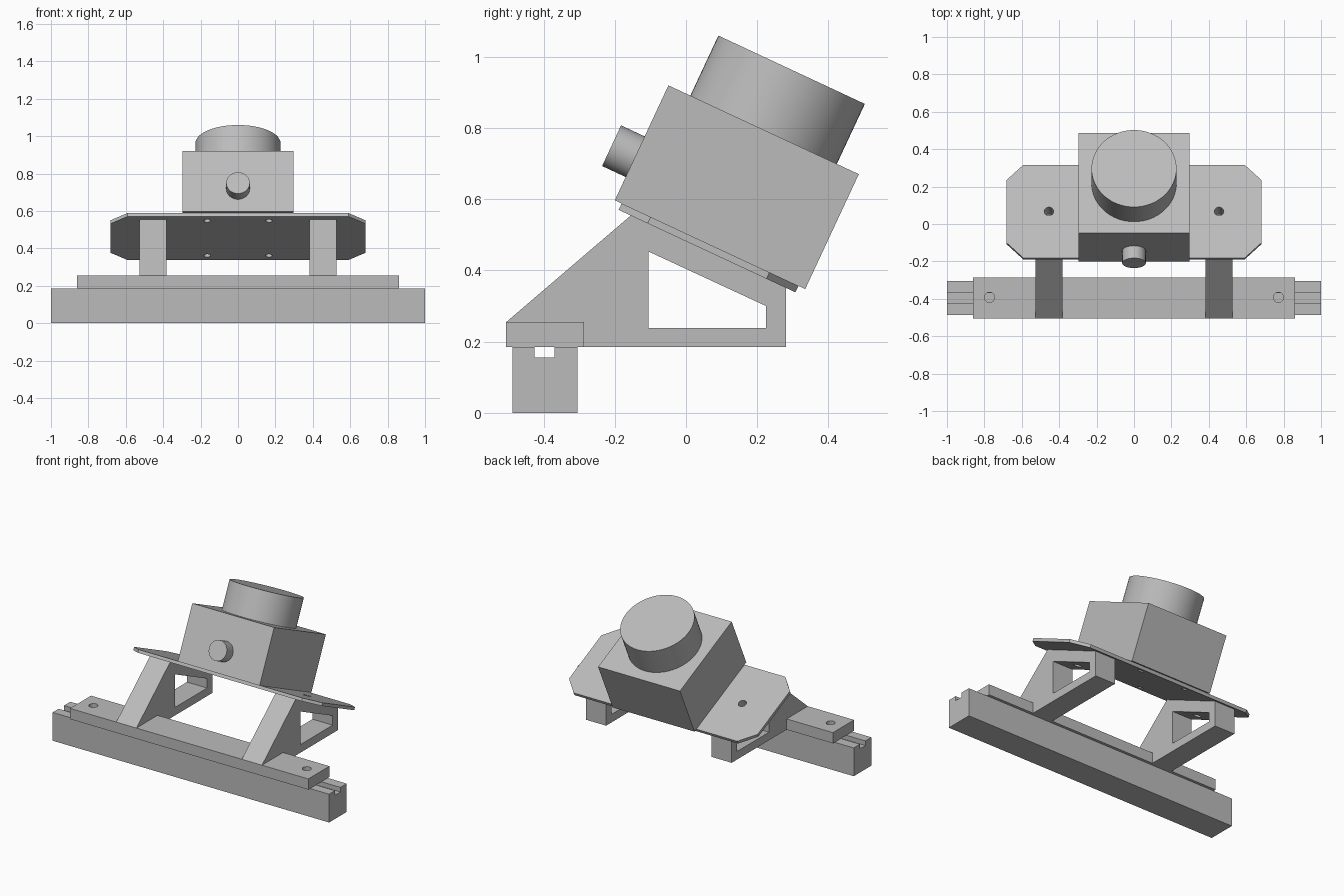
import bpy, bmesh, math
from mathutils import Matrix, Vector

if "Cube" in bpy.data.objects:
    bpy.data.objects.remove(bpy.data.objects["Cube"])

grey = bpy.data.materials.new("plain_grey")
grey.diffuse_color = (0.5, 0.5, 0.5, 1)
grey.use_nodes = True
grey.node_tree.nodes["Principled BSDF"].inputs["Base Color"].default_value = grey.diffuse_color

# Frame of the tilted head: origin on the middle of the mounting plate's top
TILT = Matrix.Translation((0, 0.0675, 0.4725)) @ Matrix.Rotation(math.radians(-25), 4, 'X')
FLAT = Matrix.Identity(4)
# Maps a (y, z) profile, extruded along its normal, to the x axis
SIDE = Matrix(((0, 0, 1, 0), (1, 0, 0, 0), (0, 1, 0, 0), (0, 0, 0, 1)))


def prism(name, points, low, high, frame):
    """Extrude a 2D outline from low to high along the frame's z axis."""
    bm = bmesh.new()
    face = bm.faces.new([bm.verts.new((a, b, low)) for a, b in points])
    ext = bmesh.ops.extrude_face_region(bm, geom=[face])
    verts = [g for g in ext["geom"] if isinstance(g, bmesh.types.BMVert)]
    bmesh.ops.translate(bm, verts=verts, vec=(0, 0, high - low))
    bmesh.ops.recalc_face_normals(bm, faces=bm.faces[:])
    bm.transform(frame)
    mesh = bpy.data.meshes.new(name)
    bm.to_mesh(mesh)
    bm.free()
    mesh.materials.append(grey)
    obj = bpy.data.objects.new(name, mesh)
    bpy.context.collection.objects.link(obj)
    return obj


def select(obj):
    bpy.ops.object.select_all(action='DESELECT')
    obj.select_set(True)
    bpy.context.view_layer.objects.active = obj


def rect(x0, x1, y0, y1):
    return [(x0, y0), (x1, y0), (x1, y1), (x0, y1)]


def disc(x, y, r, n=32):
    return [(x + r * math.cos(2 * math.pi * i / n), y + r * math.sin(2 * math.pi * i / n))
            for i in range(n)]


def smooth(obj):
    select(obj)
    bpy.ops.object.shade_smooth_by_angle(angle=math.radians(30))


def cut(obj, points, low, high, frame):
    """Cut an extruded outline out of a part."""
    cutter = prism("cutter", points, low, high, frame)
    cutter.hide_render = True
    mod = obj.modifiers.new("cut", 'BOOLEAN')
    mod.operation, mod.solver, mod.object = 'DIFFERENCE', 'EXACT', cutter
    select(obj)
    bpy.ops.object.modifier_apply(modifier=mod.name)
    bpy.data.objects.remove(cutter)


# Base rail with a slot along its top
prism("base_rail", [(-0.487, 0), (-0.305, 0), (-0.305, 0.185), (-0.37, 0.185), (-0.37, 0.155),
                    (-0.425, 0.155), (-0.425, 0.185), (-0.487, 0.185)], -1, 1, SIDE)

# Clamp bar with two bolt holes
bar = prism("clamp_bar", rect(-0.862, 0.862, -0.505, -0.287), 0.185, 0.255, FLAT)
for s in (-1, 1):
    cut(bar, disc(s * 0.772, -0.392, 0.027), 0.1, 0.3, FLAT)
smooth(bar)

# Mounting plate with chamfered corners and bolt holes
W, D, C = 0.682, 0.274, 0.09
plate = prism("mounting_plate", [(-W, C - D), (C - W, -D), (W - C, -D), (W, C - D),
                                 (W, D - C), (W - C, D), (C - W, D), (-W, D - C)],
              -0.02, 0, TILT)
for s in (-1, 1):
    cut(plate, disc(s * 0.455, 0, 0.025), -0.1, 0.1, TILT)
    for t in (-1, 1):
        cut(plate, disc(s * 0.165, t * 0.22, 0.018), -0.1, 0.1, TILT)
smooth(plate)

# Triangular support brackets with a window and a bolt hole
for s, side in ((-1, "left"), (1, "right")):
    x0, x1 = sorted((s * 0.381, s * 0.527))
    bracket = prism(side + "_bracket", [(-0.505, 0.185), (0.281, 0.185), (0.281, 0.351),
                                        (-0.155, 0.5545), (-0.505, 0.255)], x0, x1, SIDE)
    cut(bracket, [(-0.105, 0.238), (0.225, 0.238), (0.225, 0.30), (-0.105, 0.453)],
        x0 - 0.1, x1 + 0.1, SIDE)
    cut(bracket, disc(s * 0.455, 0, 0.025), -0.13, 0.1, TILT)
    smooth(bracket)

# Tilted housing, round drum on top and knob on the front
prism("housing", rect(-0.296, 0.296, -0.295, 0.295), 0, 0.356, TILT)
smooth(prism("drum", disc(0, 0, 0.227, 64), 0.356, 0.542, TILT))
knob_frame = TILT @ Matrix.Translation((0, -0.295, 0.135)) @ Matrix.Rotation(math.pi / 2, 4, 'X')
smooth(prism("knob", disc(0, 0, 0.063, 48), 0, 0.073, knob_frame))
